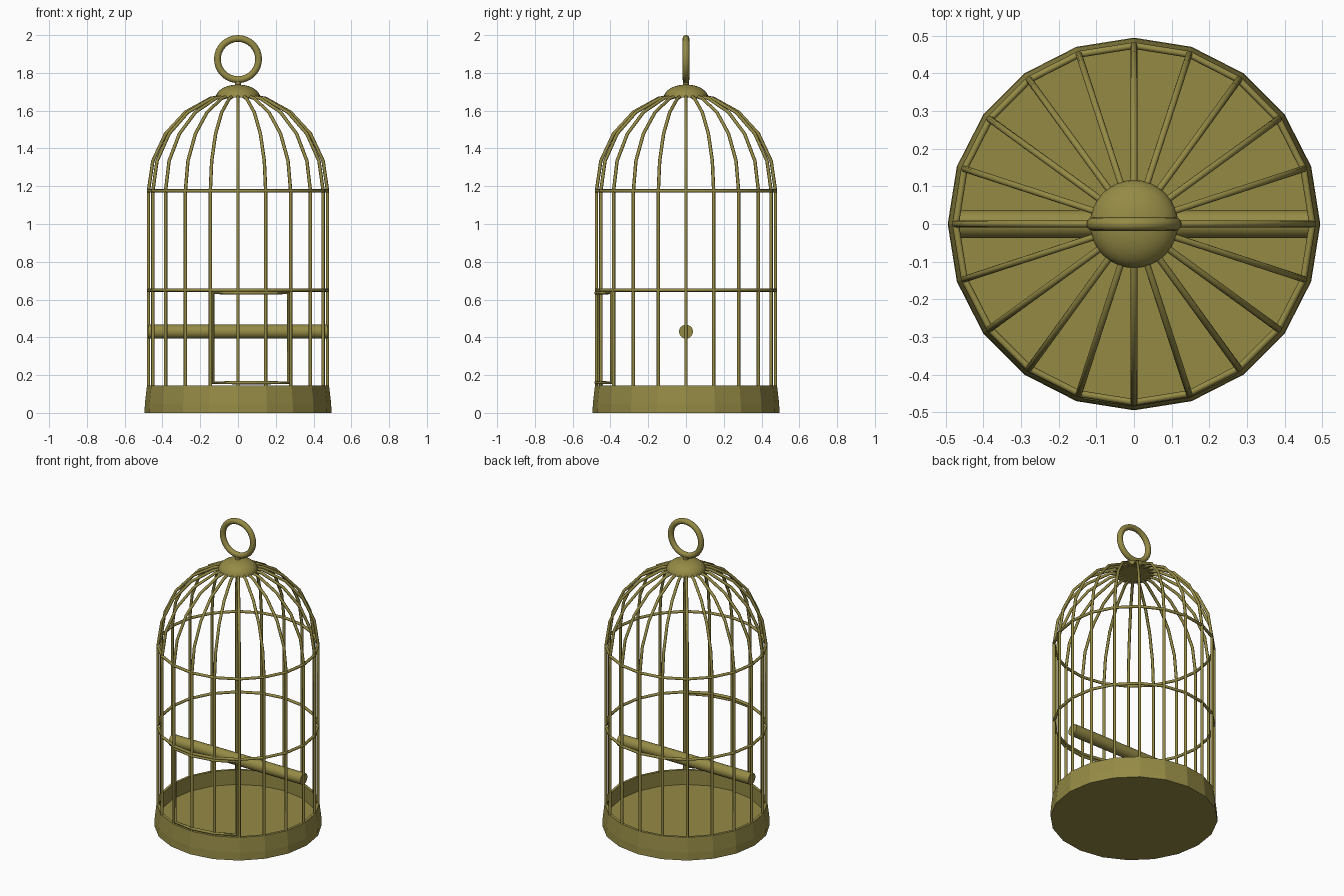
import bpy, bmesh
from math import sin, cos, pi, radians

if "Cube" in bpy.data.objects:
    bpy.data.objects.remove(bpy.data.objects["Cube"])

N, R = 20, 0.474          # bars around, cage radius
SPRING, RISE = 1.175, 0.515

mat = bpy.data.materials.new("olive_metal")
mat.diffuse_color = (0.30, 0.255, 0.06, 1)
mat.use_nodes = True
mat.node_tree.nodes["Principled BSDF"].inputs["Base Color"].default_value = mat.diffuse_color


def finish(obj, smooth=0):
    obj.data.materials.append(mat)
    bpy.ops.object.select_all(action='DESELECT')
    obj.select_set(True)
    bpy.context.view_layer.objects.active = obj
    if obj.type == 'CURVE':
        bpy.ops.object.convert(target='MESH')
        obj = bpy.context.object
    if smooth:
        bpy.ops.object.shade_smooth_by_angle(angle=radians(smooth))
    return obj


def tubes(name, paths, radius, closed=False):
    cu = bpy.data.curves.new(name, 'CURVE')
    cu.dimensions = '3D'
    cu.bevel_depth = radius
    cu.bevel_resolution = 2
    cu.use_fill_caps = True
    for pts in paths:
        s = cu.splines.new('POLY')
        s.points.add(len(pts) - 1)
        for p, co in zip(s.points, pts):
            p.co = (*co, 1)
        s.use_cyclic_u = closed
    obj = bpy.data.objects.new(name, cu)
    bpy.context.collection.objects.link(obj)
    return finish(obj, 50)


def lathe(name, profile, n, smooth=0):
    # profile starts and ends on the axis
    bm = bmesh.new()
    rings = []
    for r, z in profile:
        if r == 0:
            rings.append([bm.verts.new((0, 0, z))] * n)
        else:
            rings.append([bm.verts.new((r * cos(2 * pi * i / n), r * sin(2 * pi * i / n), z))
                          for i in range(n)])
    for a, b in zip(rings, rings[1:]):
        for i in range(n):
            j = (i + 1) % n
            bm.faces.new(list(dict.fromkeys((a[i], a[j], b[j], b[i]))))
    bmesh.ops.recalc_face_normals(bm, faces=bm.faces)
    me = bpy.data.meshes.new(name)
    bm.to_mesh(me)
    bm.free()
    obj = bpy.data.objects.new(name, me)
    bpy.context.collection.objects.link(obj)
    return finish(obj, smooth)


def polar(r, deg, z):
    return (r * cos(radians(deg)), r * sin(radians(deg)), z)


# Base tray with raised rim
lathe("base_tray", [(0, 0), (0.495, 0), (0.493, 0.05), (0.482, 0.145),
                    (0.465, 0.145), (0.465, 0.05), (0, 0.05)], N)

# Upright bars bending into the dome
bars = []
for i in range(N):
    a = 360 / N * i
    path = [polar(R, a, 0.06), polar(R, a, SPRING)]
    path += [polar(R * cos(radians(t)), a, SPRING + RISE * sin(radians(t)))
             for t in (18, 36, 54, 72, 88)]
    bars.append(path)
tubes("cage_bars", bars, 0.009)

# Horizontal hoops
for name, z in (("middle_hoop", 0.65), ("upper_hoop", SPRING)):
    tubes(name, [[polar(R, 360 / N * i, z) for i in range(N)]], 0.009, True)

# Door frame following the cage wall
door_angles = [-106, -90, -72, -56]
z0, z1 = 0.16, 0.635
frame = [polar(R + 0.002, a, z0) for a in door_angles]
frame += [polar(R + 0.002, a, z1) for a in reversed(door_angles)]
tubes("door_frame", [frame], 0.009, True)

# Perch
bpy.ops.mesh.primitive_cylinder_add(vertices=20, radius=0.037, depth=0.95,
                                    location=(0, 0, 0.43), rotation=(0, pi / 2, 0))
perch = bpy.context.object
perch.name = "perch"
finish(perch, 40)

# Crown cap
cap = [(0, 1.67)] + [(0.117 * cos(radians(t)), 1.67 + 0.068 * sin(radians(t)))
                     for t in range(0, 90, 10)] + [(0, 1.738)]
lathe("crown_cap", cap, 32, 40)

# Stem and hanging ring
tubes("ring_stem", [[(0, 0, 1.72), (0, 0, 1.765)]], 0.015)
bpy.ops.mesh.primitive_torus_add(major_segments=32, minor_segments=12,
                                 major_radius=0.109, minor_radius=0.018,
                                 location=(0, 0, 1.873), rotation=(pi / 2, 0, 0))
ring = bpy.context.object
ring.name = "hanging_ring"
finish(ring, 60)
